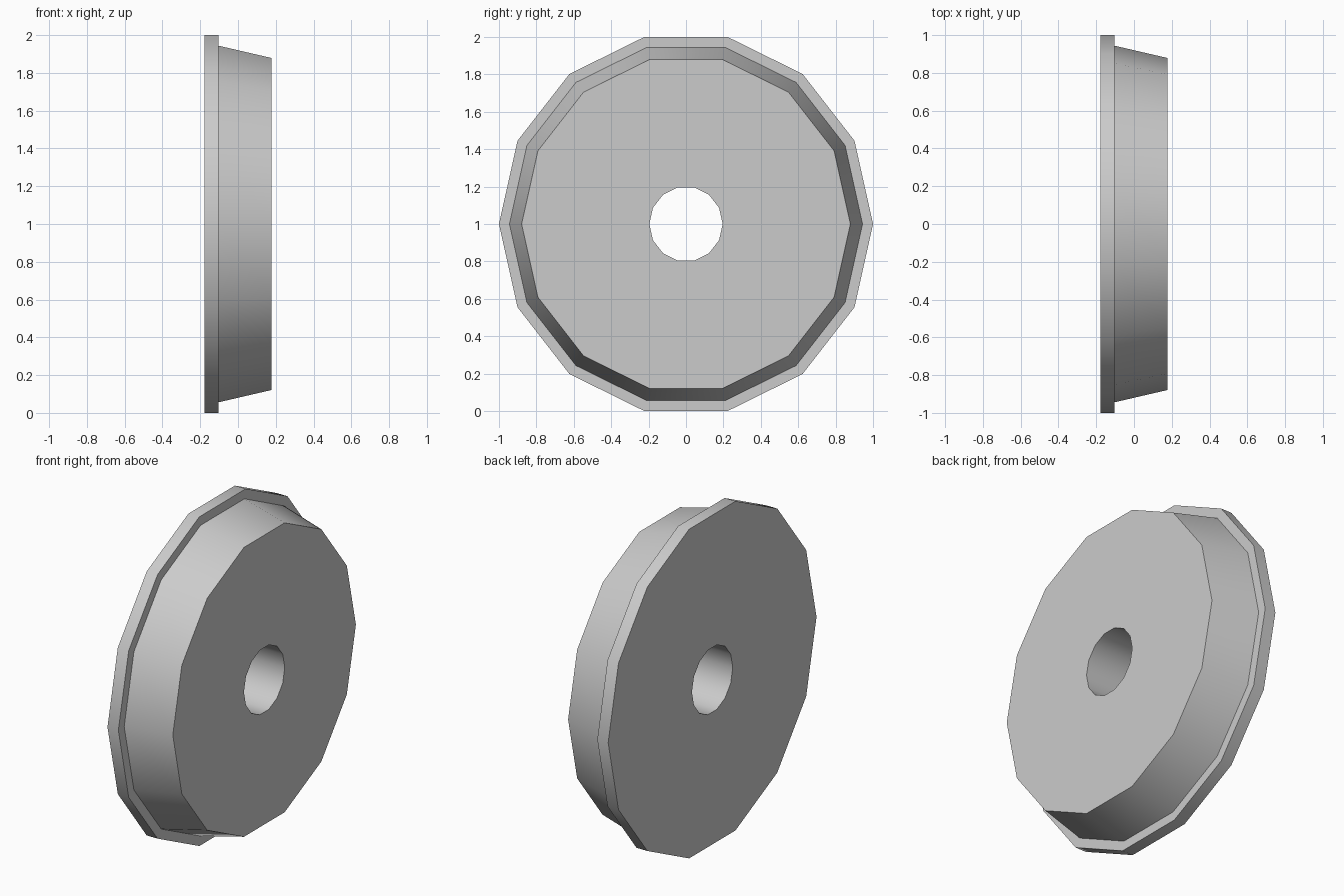
import bpy, bmesh, math

if "Cube" in bpy.data.objects:
    bpy.data.objects.remove(bpy.data.objects["Cube"])

SIDES = 14
STRETCH_Z = 1 / math.cos(math.pi / SIDES)  # flats at top and bottom reach the full radius

# Closed cross-section (x, radius): bore, back face, flange, tapered tread, front face
profile = [
    (-0.177, 0.196),
    (-0.177, 1.0),
    (-0.104, 1.0),
    (-0.104, 0.944),
    (0.177, 0.879),
    (0.177, 0.196),
]

# Wheel: rings of the cross-section around the x axle
bm = bmesh.new()
rings = []
for x, r in profile:
    ring = []
    for k in range(SIDES):
        a = 2 * math.pi * k / SIDES
        ring.append(bm.verts.new((x, r * math.cos(a), 1 + r * math.sin(a) * STRETCH_Z)))
    rings.append(ring)

for i, ring in enumerate(rings):
    nxt = rings[(i + 1) % len(rings)]
    for k in range(SIDES):
        j = (k + 1) % SIDES
        bm.faces.new((ring[k], ring[j], nxt[j], nxt[k]))
bmesh.ops.recalc_face_normals(bm, faces=bm.faces)

mesh = bpy.data.meshes.new("flanged_wheel")
bm.to_mesh(mesh)
bm.free()
wheel = bpy.data.objects.new("flanged_wheel", mesh)
bpy.context.collection.objects.link(wheel)

# Smooth rims, crisp corners
bpy.context.view_layer.objects.active = wheel
wheel.select_set(True)
bpy.ops.object.shade_smooth_by_angle(angle=math.radians(35))
